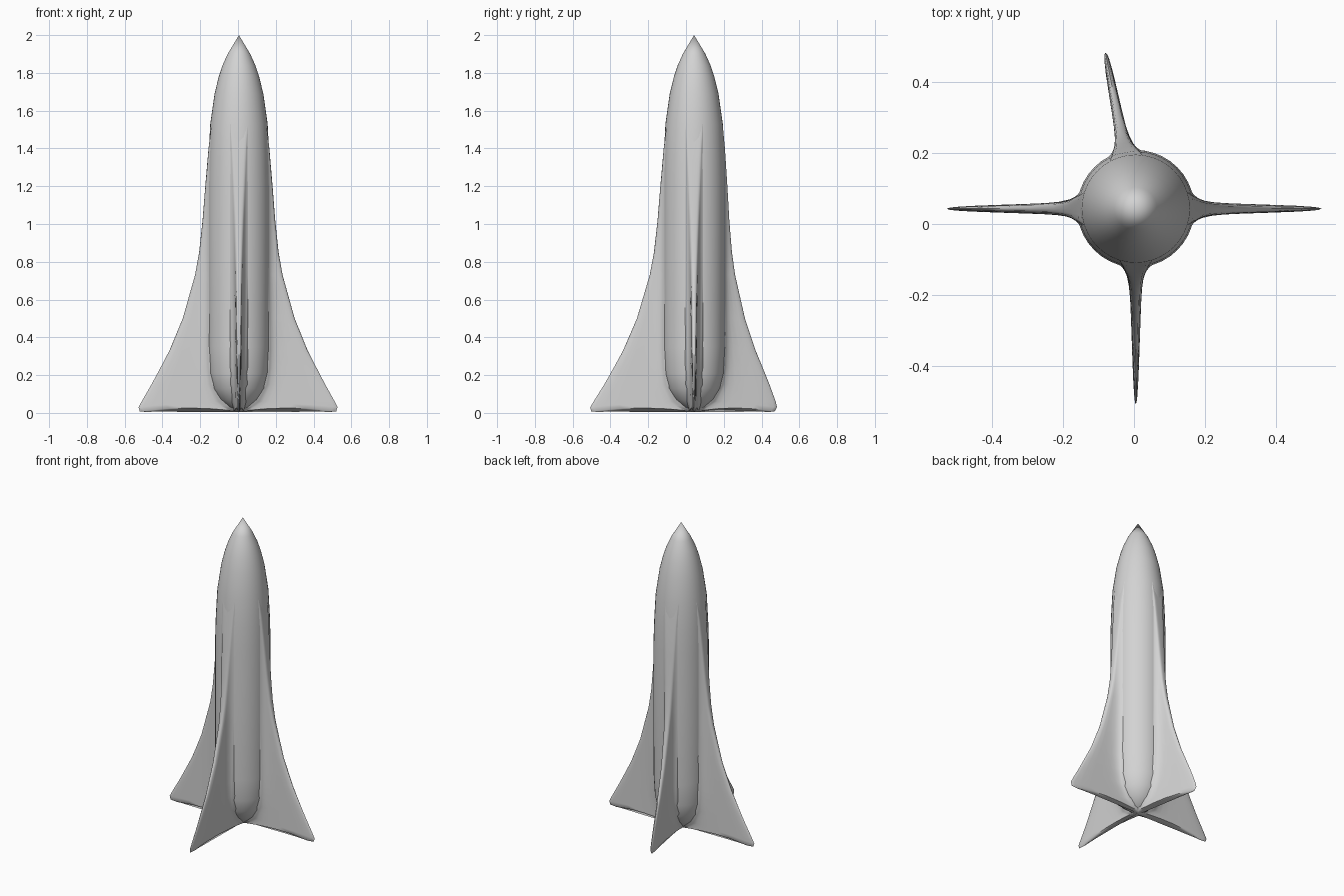
import bpy
import bmesh
from math import sin, cos, pi, exp, sqrt, radians

cube = bpy.data.objects.get("Cube")
if cube:
    bpy.data.objects.remove(cube, do_unlink=True)

CENTRE = (0.005, 0.043, 0)
SIDES = 40
# Hull profile: height, radius
HULL = [(0.004, 0), (0.03, 0.055), (0.07, 0.1), (0.13, 0.137), (0.21, 0.156), (0.35, 0.164),
        (0.8, 0.165), (1.2, 0.165), (1.35, 0.161), (1.53, 0.152), (1.69, 0.129), (1.78, 0.107),
        (1.84, 0.087), (1.9, 0.06), (2.0, 0)]
# Fin outline: height, reach from the axis
FIN = [(0.004, 0.47), (0.008, 0.515), (0.03, 0.522), (0.06, 0.507), (0.15, 0.457), (0.24, 0.41),
       (0.33, 0.364), (0.5, 0.295), (0.73, 0.231), (0.85, 0.21), (1.02, 0.192),
       (1.2, 0.178), (1.4, 0.161), (1.53, 0.145)]
STEPS = [0, 0.05, 0.1, 0.18, 0.3, 0.5, 0.7, 0.85, 0.95, 0.985, 1]

grey = bpy.data.materials.new("plain grey")
grey.use_nodes = True
grey.diffuse_color = (0.65, 0.65, 0.65, 1)
grey.node_tree.nodes["Principled BSDF"].inputs["Base Color"].default_value = grey.diffuse_color


def hull_radius(z):
    for (z0, r0), (z1, r1) in zip(HULL, HULL[1:]):
        if z <= z1:
            return r0 + (r1 - r0) * max(0, z - z0) / (z1 - z0)
    return 0


def loft(name, rings, angle):
    """Skin closed rings of equal length and cap the ends."""
    bm = bmesh.new()
    rows = [[bm.verts.new(p) for p in ring] for ring in rings]
    for a, b in zip(rows, rows[1:]):
        for i in range(len(a)):
            j = (i + 1) % len(a)
            bm.faces.new((a[i], a[j], b[j], b[i]))
    bm.faces.new(rows[0][::-1])
    bm.faces.new(rows[-1])
    bmesh.ops.remove_doubles(bm, verts=bm.verts, dist=0.0001)
    bmesh.ops.recalc_face_normals(bm, faces=bm.faces)
    mesh = bpy.data.meshes.new(name)
    bm.to_mesh(mesh)
    bm.free()
    mesh.materials.append(grey)
    obj = bpy.data.objects.new(name, mesh)
    obj.location = CENTRE
    bpy.context.collection.objects.link(obj)
    bpy.ops.object.select_all(action='DESELECT')
    obj.select_set(True)
    bpy.context.view_layer.objects.active = obj
    bpy.ops.object.shade_smooth_by_angle(angle=radians(angle))
    return obj


def fin(name, turn, stretch):
    """Thin swept fin along +x with a flared root, turned about the hull axis."""
    rings = []
    for row, (z, reach) in enumerate(FIN):
        hull = hull_radius(z)
        root = hull * 0.95
        if reach > hull:
            reach = hull + (reach - hull) * stretch
        pinch = 0.25 if row == 0 else 1
        side = []
        for u in [None] + STEPS:
            r = 0 if u is None else root + (reach - root) * u
            thin = 0.024 - 0.034 * r
            flare = 0.03 * hull / 0.165 * exp(-max(0, r - root) / 0.02)
            edge = 1 if u is None else sqrt(1 - u ** 16)
            # Lower edge arches gently between axis and tip
            lift = 0.018 * sin(pi * r / reach) if z < 0.05 else 0
            side.append((r, (thin + flare) * edge * pinch, z + lift))
        rings.append(side + [(x, -y, h) for x, y, h in reversed(side[:-1])])
    obj = loft(name, rings, 50)
    obj.rotation_euler.z = radians(turn)


# Hull with pointed nose and rounded tail
loft("hull", [[(r * cos(2 * pi * i / SIDES), r * sin(2 * pi * i / SIDES), z)
               for i in range(SIDES)] for z, r in HULL], 30)

# Four fins, the back one turned slightly to the side
fin("left_fin", 0, 1)
fin("right_fin", 180, 1.02)
fin("front_fin", -90, 1.06)
fin("back_fin", 101, 0.84)
